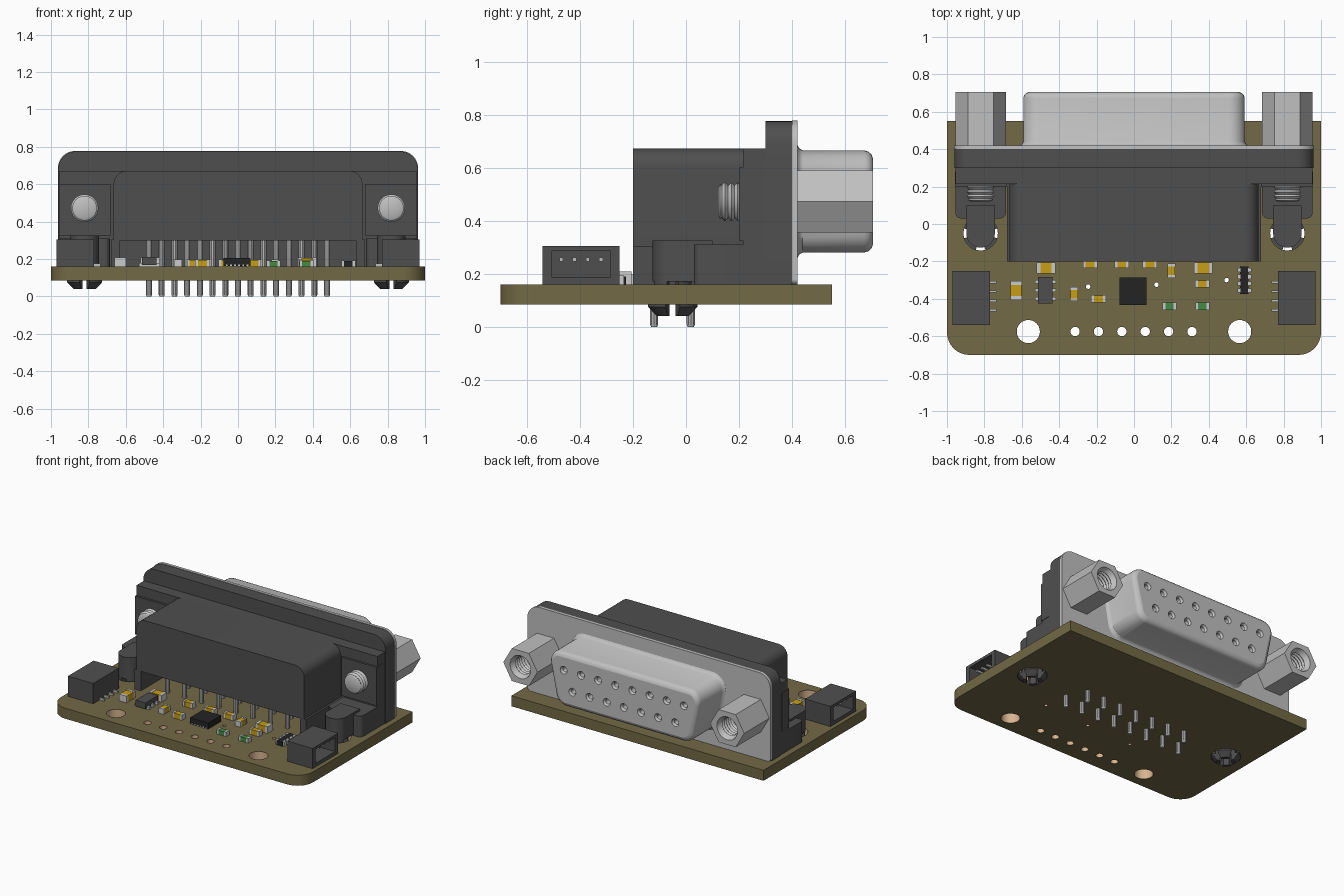
import bpy, bmesh, math
from mathutils import Vector, Matrix

if "Cube" in bpy.data.objects:
    bpy.data.objects.remove(bpy.data.objects["Cube"])


def material(name, r, g, b):
    m = bpy.data.materials.new(name)
    m.use_nodes = True
    m.diffuse_color = (r, g, b, 1)
    m.node_tree.nodes["Principled BSDF"].inputs["Base Color"].default_value = (r, g, b, 1)
    return m


PLASTIC = material("dark grey plastic", .078, .078, .078)
METAL = material("grey metal", .53, .53, .53)
BOARD = material("olive board", .17, .142, .06)
COPPER = material("tan copper", .69, .46, .28)
BLACK = material("black chip", .017, .017, .017)
AMBER = material("amber", .58, .34, .008)
GREEN = material("green", .055, .26, .06)
PALE = material("pale tin", .6, .6, .6)


def finish(name, bm, mat, flip=False):
    bmesh.ops.remove_doubles(bm, verts=bm.verts, dist=1e-5)
    bmesh.ops.recalc_face_normals(bm, faces=bm.faces)
    if flip:
        bmesh.ops.reverse_faces(bm, faces=bm.faces)
    me = bpy.data.meshes.new(name)
    bm.to_mesh(me)
    bm.free()
    for p in me.polygons:
        p.use_smooth = True
    me.set_sharp_from_angle(angle=math.radians(32))
    me.materials.append(mat)
    ob = bpy.data.objects.new(name, me)
    bpy.context.collection.objects.link(ob)
    return ob


def box(name, x, y, z, mat):
    """Box from three (low, high) ranges."""
    bm = bmesh.new()
    bmesh.ops.create_cube(bm, size=1)
    for v in bm.verts:
        v.co = [(a + b) / 2 + c * abs(b - a) for (a, b), c in zip((x, y, z), v.co)]
    return finish(name, bm, mat)


def circle(x, y, r, n=24):
    return [(x + r * math.cos(math.tau * i / n), y + r * math.sin(math.tau * i / n)) for i in range(n)]


def rounded(corners, steps=8):
    """Polygon outline from (x, y, fillet radius) corners."""
    out = []
    for i, (x, y, r) in enumerate(corners):
        p = Vector((x, y))
        if r == 0:
            out.append((x, y))
            continue
        a = (Vector(corners[i - 1][:2]) - p).normalized()
        b = (Vector(corners[(i + 1) % len(corners)][:2]) - p).normalized()
        half = math.acos(a.dot(b)) / 2
        c = p + (a + b).normalized() * r / math.sin(half)
        s, e = p + a * r / math.tan(half) - c, p + b * r / math.tan(half) - c
        t = math.atan2(s.y, s.x)
        turn = (math.atan2(e.y, e.x) - t + math.pi) % math.tau - math.pi
        for k in range(steps + 1):
            w = t + turn * k / steps
            out.append((c.x + r * math.cos(w), c.y + r * math.sin(w)))
    return out


def rect(x0, x1, y0, y1, low=0, high=0):
    return rounded([(x0, y0, low), (x1, y0, low), (x1, y1, high), (x0, y1, high)])


TURN = {"Z": Matrix(), "Y": Matrix.Rotation(math.pi / 2, 4, "X"),
        "X": Matrix.Rotation(math.pi / 2, 4, "Z") @ Matrix.Rotation(math.pi / 2, 4, "X")}


def plate(name, outlines, axis, lo, hi, mat):
    """Extrude outlines along an axis; inner outlines become holes."""
    cu = bpy.data.curves.new(name, "CURVE")
    cu.dimensions, cu.fill_mode, cu.extrude = "2D", "BOTH", abs(hi - lo) / 2
    for pts in outlines:
        sp = cu.splines.new("POLY")
        sp.points.add(len(pts) - 1)
        for q, (x, y) in zip(sp.points, pts):
            q.co = (x, y, 0, 1)
        sp.use_cyclic_u = True
    tmp = bpy.data.objects.new(name + "_outline", cu)
    bpy.context.collection.objects.link(tmp)
    me = bpy.data.meshes.new_from_object(tmp.evaluated_get(bpy.context.evaluated_depsgraph_get()))
    bm = bmesh.new()
    bm.from_mesh(me)
    bpy.data.objects.remove(tmp)
    bpy.data.meshes.remove(me)
    shift = Vector([(lo + hi) / 2 if a == axis else 0 for a in "XYZ"])
    bm.transform(Matrix.Translation(shift) @ TURN[axis])
    return finish(name, bm, mat)


def loft(name, sections, axis, mat, caps=True, flip=False):
    """Skin equal outlines placed at positions along an axis."""
    bm = bmesh.new()
    rings = []
    for pos, pts in sections:
        co = [(x, y, pos) if axis == "Z" else (x, pos, y) for x, y in pts]
        rings.append([bm.verts.new(c) for c in co])
    n = len(rings[0])
    for r, s in zip(rings, rings[1:]):
        for i in range(n):
            bm.faces.new((r[i], r[(i + 1) % n], s[(i + 1) % n], s[i]))
    if caps:
        bm.faces.new(rings[0])
        bm.faces.new(rings[-1])
    return finish(name, bm, mat, flip)


# Circuit board with copper-lined holes
holes = [(s * .565, -.575, .062) for s in (-1, 1)] + [(s * .82, -.05, .092) for s in (-1, 1)]
holes += [(-.315 + .125 * i, -.575, .025) for i in range(6)]
holes += [(-.245, -.335, .012), (.12, -.325, .012), (.495, -.3, .012)]
plate("circuit_board", [rect(-1, 1, -.7, .55, .12, 0)] + [circle(*h) for h in holes],
      "Z", .085, .16, BOARD)
for x, y, r in holes:
    loft("hole_lining", [(z, circle(x, y, r - .001)) for z in (.086, .159)], "Z", COPPER, False, True)

# Connector housing, flange and metal face plate
plate("housing_body", [rect(-.665, .665, .3, .672, 0, .07)], "Y", -.2, .22, PLASTIC)
box("housing_rear", (-.955, .955), (.215, .31), (.16, .672), PLASTIC)
plate("flange", [rect(-.96, .96, .16, .775, 0, .09)], "Y", .3, .4, PLASTIC)
plate("face_plate", [rect(-.963, .963, .16, .778, .02, .092)], "Y", .4, .42, METAL)


# Metal shell: wide at the top, rounded at the mouth
def shell_outline(d):
    r = .085 - d
    return rounded([(-.535 + d, .28 + d, r), (.535 - d, .28 + d, r),
                    (.61 - d, .665 - d, r), (-.61 + d, .665 - d, r)])


loft("connector_shell", [(y, shell_outline(d)) for y, d in (
    (.42, -.02), (.427, -.008), (.44, 0), (.672, 0), (.688, .005), (.7, .016), (.705, .032))],
    "Y", METAL, False)
sockets = [((i - 3.5) * .136, .542) for i in range(8)] + [((i - 3) * .136, .403) for i in range(7)]
plate("socket_face", [shell_outline(.032)] + [circle(x, z, .028, 16) for x, z in sockets],
      "Y", .62, .705, METAL)
plate("socket_back", [shell_outline(.034)], "Y", .6, .62, PLASTIC)
for x, z in sockets:
    loft("socket_contact", [(y, circle(x, z, r, 16)) for y, r in ((.62, .018), (.69, .018), (.704, .028))],
         "Y", METAL, False, True)

# Solder pins in two rows
for count, y in ((8, -.12), (7, .018)):
    for i in range(count):
        x = (i - (count - 1) / 2) * .136
        loft("solder_pin", [(z, circle(x, y, r, 10)) for z, r in ((0, .012), (.008, .016), (.31, .016))],
             "Z", METAL)

for s in (-1, 1):
    cx = s * .82
    # Ear, foot and board lock
    box("ear_block", (s * .68, s * .957), (.2, .28), (.325, .6), PLASTIC)
    box("side_wall", (s * .63, s * .68), (-.2, .22), (.16, .305), PLASTIC)
    plate("foot", [rect(cx - .135, cx + .135, .03, .23, .03, 0)], "Z", .16, .31, PLASTIC)
    plate("foot_tongue", [rect(cx - .076, cx + .076, -.126, .1, .075, 0)], "Z", .17, .325, PLASTIC)
    for k in range(4):
        a = math.pi / 4 + k * math.pi / 2

        def sector(r_in, r_out):
            w = [a + (j - 2) * .25 for j in range(5)]
            return [(cx + r * math.cos(t), -.05 + r * math.sin(t))
                    for r, ts in ((r_out, w), (r_in, w[::-1])) for t in ts]
        loft("lock_prong", [(z, sector(.04, r)) for z, r in
                            ((.04, .062), (.05, .072), (.075, .097), (.085, .097), (.086, .074), (.18, .074))],
             "Z", PLASTIC)

    # Threaded screw and hexagonal standoff
    zig = [(.12, .05), (.128, .066)]
    zig += [(.135 + .012 * i, .074 if i % 2 else .062) for i in range(8)]
    loft("screw", [(y, circle(cx, .472, r)) for y, r in zig + [(.55, .062)]], "Y", METAL)
    plate("hex_standoff", [circle(cx, .472, .135, 6), circle(cx, .472, .082)], "Y", .42, .705, METAL)
    bore = [(.55 + .012 * i, .072 if i % 2 else .062) for i in range(12)] + [(.704, .0815)]
    loft("standoff_thread", [(y, circle(cx, .472, r)) for y, r in bore], "Y", METAL, False, True)

    # Side cable socket, open outward
    plate("cable_socket_rim", [rect(-.54, -.25, .16, .305), rect(-.505, -.285, .185, .285)],
          "X", s * .83, s * .97, PLASTIC)
    box("cable_socket_back", (s * .77, s * .83), (-.54, -.25), (.16, .305), PLASTIC)
    for i in range(4):
        y = -.47 + .05 * i
        box("cable_contact", (s * .82, s * .94), (y - .007, y + .007), (.247, .261), METAL)
        box("cable_lead", (s * .735, s * .78), (y + .003, y + .015), (.16, .175), METAL)


# Small parts with a tin cap on each end
def chip_part(name, x, y, length, width, height, mat, upright=False):
    def piece(label, a, b, w, h, m):
        u, v = (a, b), (-w / 2, w / 2)
        u, v = (v, u) if upright else (u, v)
        box(label, (x + u[0], x + u[1]), (y + v[0], y + v[1]), (.16, .16 + h), m)
    e, cap = length / 2, length * .2
    piece(name, -e + cap, e - cap, width - .002, height - .002, mat)
    piece(name + "_end", -e, -e + cap, width, height, PALE)
    piece(name + "_end", e - cap, e, width, height, PALE)


for x in (-.47, .37):
    chip_part("large_capacitor", x, -.235, .1, .06, .048, AMBER)
for x, y in ((-.235, -.215), (-.065, -.215), (.085, -.215), (.365, -.32), (-.19, -.4)):
    chip_part("capacitor", x, y, .078, .04, .038, AMBER)
for x, y in ((.2, -.25), (-.32, -.375)):
    chip_part("capacitor", x, y, .075, .042, .038, AMBER, True)
chip_part("large_capacitor", -.63, -.355, .1, .06, .048, AMBER, True)
for x in (.19, .365):
    chip_part("indicator_light", x, -.44, .075, .04, .032, GREEN)

# Integrated circuits with leads
box("main_chip", (-.078, .068), (-.433, -.287), (.162, .205), BLACK)
for i in range(6):
    t = -.055 + .022 * i
    box("main_chip_pad", (t - .01, t), (-.434, -.286), (.16, .17), PALE)
box("small_chip", (-.513, -.435), (-.426, -.284), (.168, .212), PLASTIC)
for i in range(3):
    y = -.4 + .046 * i
    box("small_chip_lead", (-.53, -.418), (y - .009, y + .009), (.16, .18), PALE)
box("resistor_array", (.567, .613), (-.373, -.227), (.16, .19), BLACK)
for i in range(4):
    y = -.356 + .037 * i
    for s in (-1, 1):
        box("resistor_end", (.59 + s * .02, .59 + s * .037), (y - .011, y + .011), (.16, .193), PALE)
